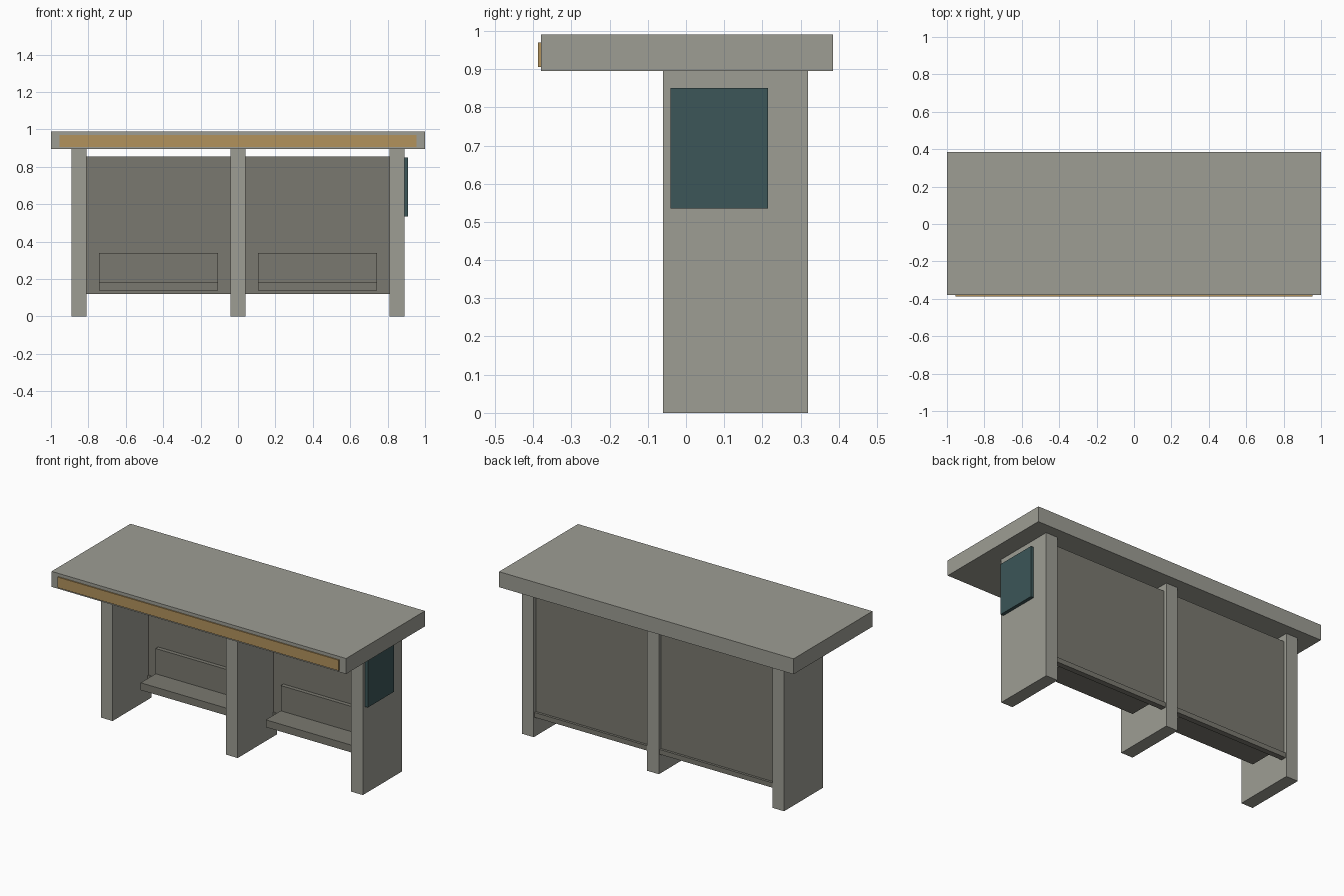
import bpy

if "Cube" in bpy.data.objects:
    bpy.data.objects.remove(bpy.data.objects["Cube"])


def linear(c):
    c /= 255
    return c / 12.92 if c <= 0.04045 else ((c + 0.055) / 1.055) ** 2.4


def material(name, r, g, b):
    m = bpy.data.materials.new(name)
    m.diffuse_color = (linear(r), linear(g), linear(b), 1)
    m.use_nodes = True
    m.node_tree.nodes["Principled BSDF"].inputs["Base Color"].default_value = m.diffuse_color
    return m


concrete = material("light_concrete", 157, 157, 148)
board = material("dark_grey_board", 122, 121, 112)
gold = material("ochre", 178, 146, 92)
teal = material("dark_teal", 60, 86, 88)


def box(name, x, y, z, mat):
    """Box from (min, max) ranges on each axis."""
    bpy.ops.mesh.primitive_cube_add(size=1)
    ob = bpy.context.object
    ob.name = name
    for v in ob.data.vertices:
        v.co = [r[0] if c < 0 else r[1] for c, r in zip(v.co, (x, y, z))]
    ob.data.materials.append(mat)
    return ob


# Roof slab and the coloured strip along its front edge
box("roof", (-1, 1), (-0.38, 0.385), (0.895, 0.99), concrete)
box("front_strip", (-0.955, 0.955), (-0.387, -0.38), (0.905, 0.97), gold)

# Three upright walls
for name, x in (("left_wall", -0.85), ("middle_wall", 0), ("right_wall", 0.85)):
    box(name, (x - 0.04, x + 0.04), (-0.06, 0.32), (0, 0.895), concrete)

# Two bays, each with a back panel, bottom rail, bench and backrest
for side, cx in (("left", -0.425), ("right", 0.425)):
    bay = (cx - 0.385, cx + 0.385)
    bench = (cx - 0.318, cx + 0.318)
    box(side + "_back_panel", bay, (0.287, 0.299), (0.15, 0.855), board)
    box(side + "_bottom_rail", bay, (0.28, 0.314), (0.12, 0.15), board)
    box(side + "_seat", bench, (0.117, 0.28), (0.14, 0.185), board)
    box(side + "_backrest", bench, (0.262, 0.287), (0.185, 0.34), board)

# Notice board on the outer face of the right wall
box("notice_board", (0.89, 0.91), (-0.04, 0.215), (0.535, 0.85), teal)
